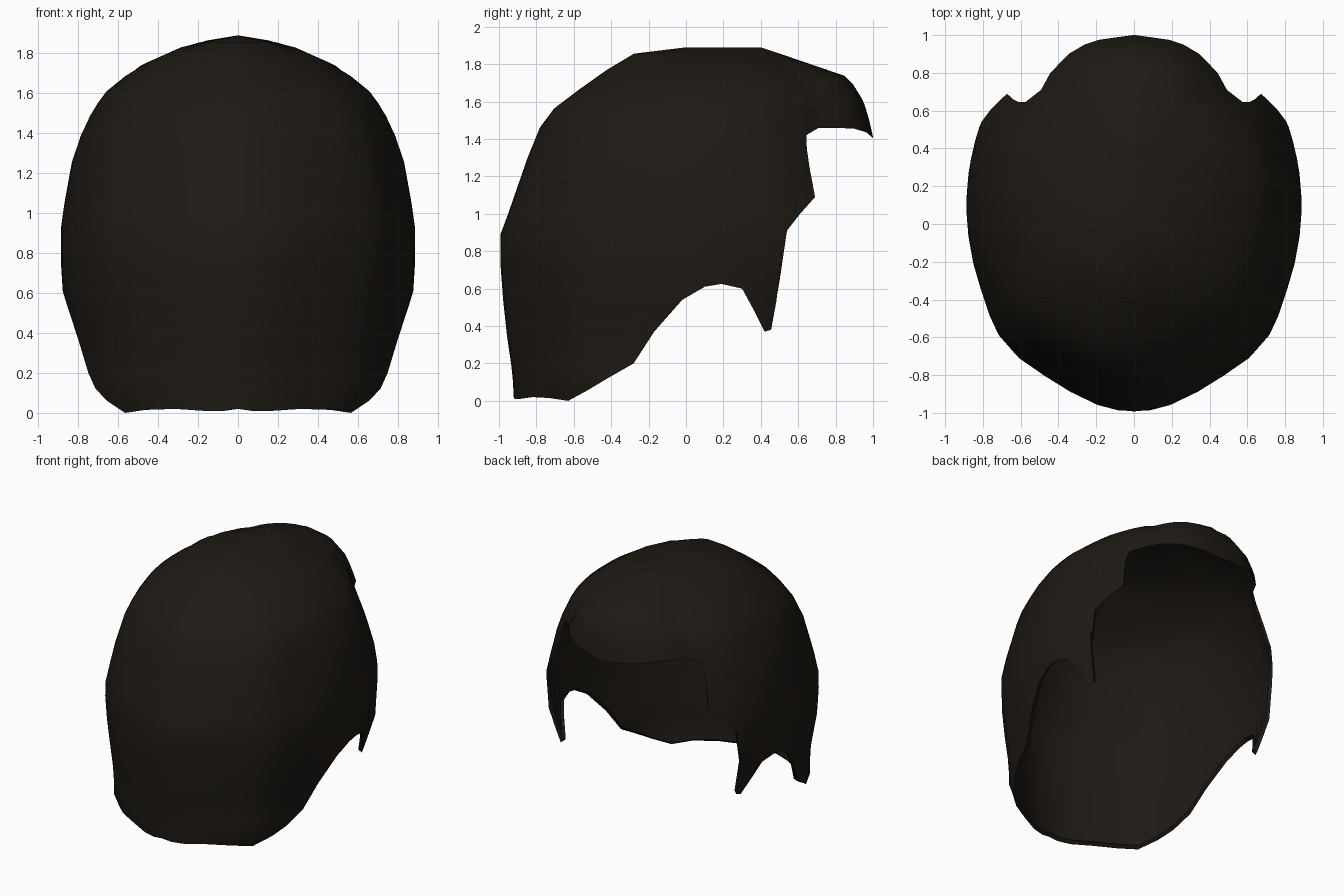
import bpy, bmesh, math
from mathutils import Vector

if "Cube" in bpy.data.objects:
    bpy.data.objects.remove(bpy.data.objects["Cube"])

# Horizontal sections of the hair volume: z, back y, widest y, front y, half width
SECTIONS = [
    (1.89, 0.00, 0.20, 0.40, 0.00), (1.85, -0.33, 0.12, 0.52, 0.24),
    (1.73, -0.47, 0.12, 0.87, 0.51), (1.60, -0.67, 0.12, 0.95, 0.67),
    (1.50, -0.765, 0.10, 0.98, 0.735), (1.32, -0.84, 0.10, 1.02, 0.82),
    (0.96, -0.965, 0.10, 1.18, 0.885), (0.87, -1.00, 0.10, 1.18, 0.887),
    (0.64, -0.987, 0.10, 1.13, 0.885), (0.40, -0.965, 0.05, 1.05, 0.825),
    (0.20, -0.935, 0.00, 0.95, 0.785), (0.10, -0.925, -0.05, 0.90, 0.79),
    (0.00, -0.92, -0.10, 0.85, 0.71),
]

# Width correction of the oval outline, from the widest line to the tip
BACK = [(0, 1), (0.45, 1), (0.68, 1.05), (0.78, 1), (0.87, 0.91), (1, 0.85)]
FRONT = [(0, 1), (0.4, 1), (0.57, 0.96), (0.7, 0.89), (0.88, 1.02), (0.97, 1.14), (1, 1.15)]

# Hairline from the nape, around the ear and sideburn, up to the fringe: y, z
HAIRLINE = [
    (-0.92, 0.02), (-0.915, 0.01), (-0.89, 0.01), (-0.82, 0.02), (-0.73, 0.015),
    (-0.63, 0.00), (-0.52, 0.06), (-0.42, 0.12), (-0.28, 0.20), (-0.17, 0.37),
    (-0.02, 0.54), (0.10, 0.61), (0.19, 0.625), (0.30, 0.60), (0.36, 0.49),
    (0.42, 0.37), (0.455, 0.38), (0.50, 0.64), (0.54, 0.91), (0.61, 1.00),
    (0.69, 1.09), (0.66, 1.25), (0.625, 1.41), (0.71, 1.46), (0.80, 1.46),
    (0.90, 1.455), (0.95, 1.44), (0.975, 1.43), (0.99, 1.405),
]
ROWS = 14


def lookup(table, s):
    for (a, fa), (b, fb) in zip(table, table[1:]):
        if s <= b:
            return fa + (fb - fa) * (s - a) / (b - a)
    return table[-1][1]


def section(u):
    i = min(int(u), len(SECTIONS) - 2)
    f = u - i
    return [a + (b - a) * f for a, b in zip(SECTIONS[i], SECTIONS[i + 1])]


def level(z):
    for i in range(len(SECTIONS) - 1):
        a, b = SECTIONS[i][0], SECTIONS[i + 1][0]
        if z >= b:
            return i + (a - z) / (a - b)
    return len(SECTIONS) - 1


def surface(u, ang):
    z, back, mid, front, width = section(u)
    s = math.sin(ang)
    y = mid + s * (front - mid if s > 0 else mid - back)
    width *= lookup(FRONT if s > 0 else BACK, abs(s))
    return Vector((max(0.0, width * math.cos(ang)), y, z))


def rim_angle(y, z):
    _, back, mid, front, _ = section(level(z))
    s = (y - mid) / (front - mid if y > mid else mid - back)
    return math.asin(max(-1, min(1, s)))


# Half of the hair shell: columns run from the crown down to the hairline
bm = bmesh.new()
columns = []
last = len(HAIRLINE) - 1
for i, (y, z) in enumerate(HAIRLINE):
    top = -math.pi / 2 + math.pi * i / last
    rim = top if i in (0, last) else rim_angle(y, z)
    end = level(z)
    pts = [surface(end * r / ROWS, top + (rim - top) * r / ROWS) for r in range(ROWS + 1)]
    # Narrow lip turned inwards along the hairline
    inward = Vector((-pts[-1].x, 0.1 - pts[-1].y, 0)).normalized()
    pts.append(pts[-1] + inward * 0.025 + Vector((0, 0, 0.02)))
    if i in (0, last):
        for p in pts:
            p.x = 0
    columns.append([bm.verts.new(p) for p in pts])
for a, b in zip(columns, columns[1:]):
    for r in range(ROWS + 1):
        bm.faces.new((a[r], b[r], b[r + 1], a[r + 1]))
bmesh.ops.remove_doubles(bm, verts=bm.verts, dist=0.0005)
bmesh.ops.recalc_face_normals(bm, faces=bm.faces)
if sum(f.normal.dot(f.calc_center_median() - Vector((0, 0, 0.9))) for f in bm.faces) < 0:
    bmesh.ops.reverse_faces(bm, faces=bm.faces)

mesh = bpy.data.meshes.new("hair")
bm.to_mesh(mesh)
bm.free()
hair = bpy.data.objects.new("hair", mesh)
bpy.context.collection.objects.link(hair)

# Mirror to the other side
mirror = hair.modifiers.new("mirror", 'MIRROR')
mirror.merge_threshold = 0.001

# Dark brown colour and smooth shading
mat = bpy.data.materials.new("dark_brown")
mat.diffuse_color = (0.013, 0.010, 0.007, 1)
mat.use_nodes = True
mat.node_tree.nodes["Principled BSDF"].inputs["Base Color"].default_value = mat.diffuse_color
mesh.materials.append(mat)
bpy.context.view_layer.objects.active = hair
hair.select_set(True)
bpy.ops.object.shade_smooth_by_angle(angle=math.radians(60))
